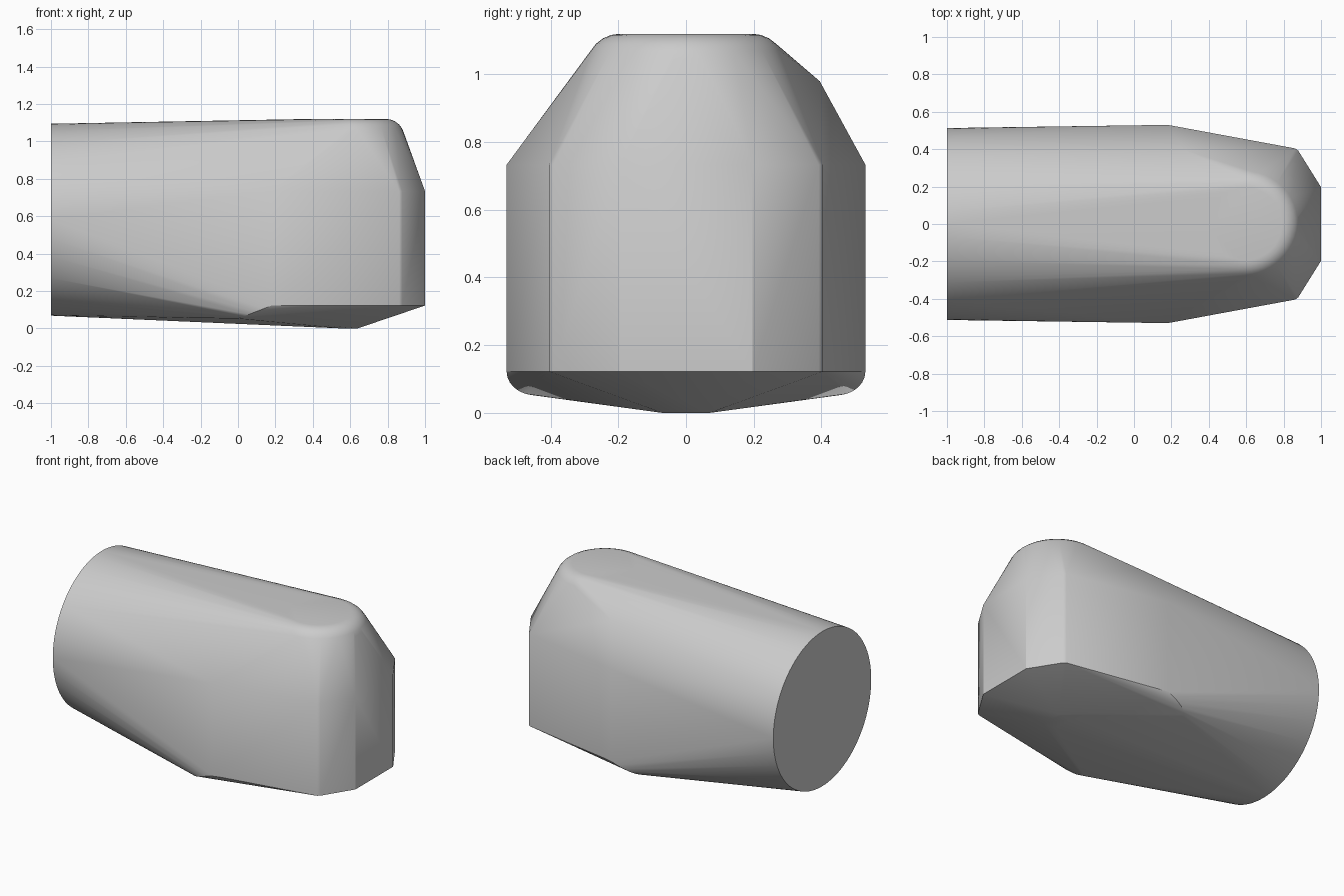
import bpy, bmesh
from math import sin, cos, radians, pi

cube = bpy.data.objects.get("Cube")
if cube:
    bpy.data.objects.remove(cube, do_unlink=True)

points = []


def both_sides(x, y, z):
    points.extend([(x, -y, z), (x, y, z)])


# Round flat end at the rear
for i in range(96):
    a = 2 * pi * i / 96
    points.append((-1, 0.513 * cos(a), 0.581 + 0.513 * sin(a)))

# Rounded-over disc that forms the crown
for i in range(48):
    a = 2 * pi * i / 48
    for step in range(7):
        t = radians(15 * step)
        r = 0.195 + 0.1 * cos(t)
        points.append((0.595 + r * cos(a), r * sin(a), 1.02 + 0.1 * sin(t)))

# Upright faceted nose walls, with slightly softened corners
for z in (0.122, 0.733):
    for x, y in ((0.18, 0.53), (0.862, 0.404), (0.878, 0.392), (1, 0.197)):
        both_sides(x, y, z)

# Rounded lower shoulders
for step in range(1, 7):
    t = radians(14 * step)
    both_sides(0.18 - 0.18 * sin(t), 0.445 + 0.085 * cos(t), 0.122 - 0.07 * sin(t))

# Keel under the nose
for x in (0.55, 0.64):
    both_sides(x, 0.07, 0)

# Raised shoulder on the back side only
points.append((0.27, 0.395, 0.98))

# Stretch one tight skin over all the parts
bm = bmesh.new()
for p in points:
    bm.verts.new(p)
hull = bmesh.ops.convex_hull(bm, input=bm.verts[:])
bmesh.ops.delete(bm, geom=[v for v in bm.verts if not v.link_faces], context='VERTS')
bmesh.ops.dissolve_limit(bm, angle_limit=radians(0.3), verts=bm.verts[:], edges=bm.edges[:])
bmesh.ops.recalc_face_normals(bm, faces=bm.faces[:])
mesh = bpy.data.meshes.new("body_shell")
bm.to_mesh(mesh)
bm.free()

body = bpy.data.objects.new("body_shell", mesh)
bpy.context.collection.objects.link(body)

grey = bpy.data.materials.new("plain_grey")
grey.use_nodes = True
colour = (0.6, 0.6, 0.6, 1)
grey.diffuse_color = colour
grey.node_tree.nodes["Principled BSDF"].inputs["Base Color"].default_value = colour
mesh.materials.append(grey)

bpy.ops.object.select_all(action='DESELECT')
body.select_set(True)
bpy.context.view_layer.objects.active = body
bpy.ops.object.shade_smooth_by_angle(angle=radians(30))
